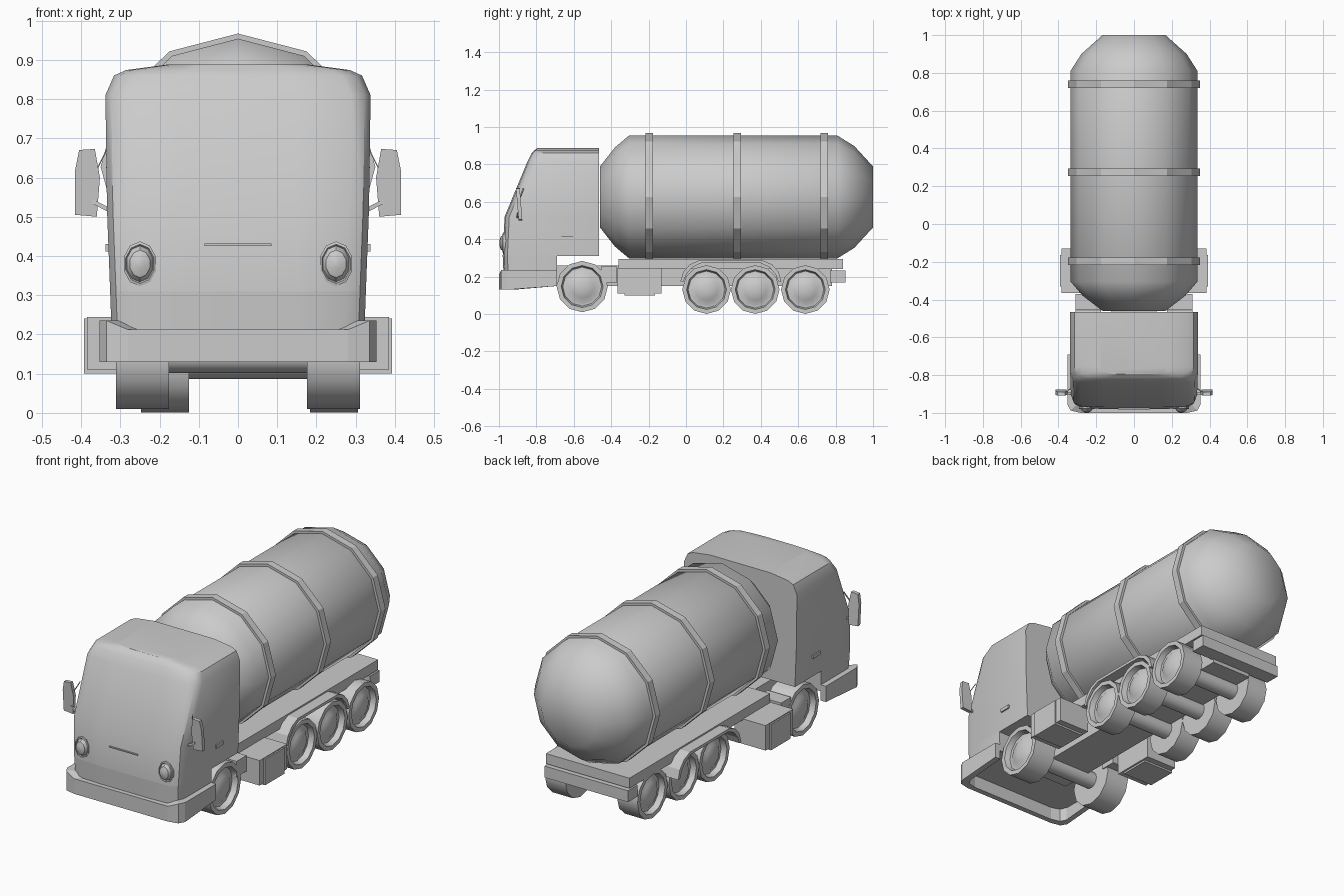
import bpy, bmesh, math
from mathutils import Vector

if "Cube" in bpy.data.objects:
    bpy.data.objects.remove(bpy.data.objects["Cube"])

paint = bpy.data.materials.new("light_grey")
paint.diffuse_color = (0.6, 0.6, 0.6, 1)
paint.use_nodes = True
paint.node_tree.nodes["Principled BSDF"].inputs["Base Color"].default_value = paint.diffuse_color


def finish(name, bm, smooth=None):
    bmesh.ops.recalc_face_normals(bm, faces=bm.faces)
    me = bpy.data.meshes.new(name)
    bm.to_mesh(me)
    bm.free()
    ob = bpy.data.objects.new(name, me)
    bpy.context.collection.objects.link(ob)
    me.materials.append(paint)
    if smooth:
        bpy.ops.object.select_all(action='DESELECT')
        ob.select_set(True)
        bpy.context.view_layer.objects.active = ob
        bpy.ops.object.shade_smooth_by_angle(angle=math.radians(smooth))
    return ob


def loft(name, rings, smooth=None, closed=False):
    """Skin equal-length point rings; cap the ends, or join last to first."""
    bm = bmesh.new()
    vs = [[bm.verts.new(p) for p in r] for r in rings]
    n = len(rings[0])
    pairs = list(zip(vs, vs[1:]))
    if closed:
        pairs.append((vs[-1], vs[0]))
    else:
        bm.faces.new(vs[0])
        bm.faces.new(vs[-1])
    for a, b in pairs:
        for i in range(n):
            j = (i + 1) % n
            bm.faces.new((a[i], a[j], b[j], b[i]))
    return finish(name, bm, smooth)


def lathe(name, profile, axis, centre, smooth=40, seg=12, wide=1.0, closed=False):
    """Turn (along, radius) points about the x or y axis."""
    c = Vector(centre)
    rings = []
    for t, r in profile:
        ring = []
        for k in range(seg):
            a = 2 * math.pi * k / seg
            u, w = r * wide * math.sin(a), r * math.cos(a)
            ring.append(c + Vector((u, t, w) if axis == 'y' else (t, u, w)))
        rings.append(ring)
    return loft(name, rings, smooth, closed)


def box(name, x0, x1, y0, y1, z0, z1, bevel=0):
    bm = bmesh.new()
    bmesh.ops.create_cube(bm, size=1)
    for v in bm.verts:
        v.co = ((x0 + x1) / 2 + v.co.x * (x1 - x0),
                (y0 + y1) / 2 + v.co.y * (y1 - y0),
                (z0 + z1) / 2 + v.co.z * (z1 - z0))
    if bevel:
        bmesh.ops.bevel(bm, geom=bm.edges[:], offset=bevel, segments=1, affect='EDGES')
    return finish(name, bm)


# Tank with domed ends and three bands
lathe("tank", [(-0.46, 0.163), (-0.38, 0.265), (-0.305, 0.328), (0.81, 0.328),
               (0.90, 0.272), (1.0, 0.163)], 'y', (0, 0, 0.626), 50, wide=1.025)
for y in (-0.197, 0.275, 0.74):
    lathe("tank_band", [(-0.02, 0.32), (-0.02, 0.34), (0.02, 0.34), (0.02, 0.32)],
          'y', (0, y, 0.627), 25, wide=1.03, closed=True)

# Cab: stacked outlines (height, front, half width, corner size)
levels = [(0.20, -0.975, 0.322, 0.05), (0.31, -0.98, 0.326, 0.05),
          (0.52, -0.97, 0.334, 0.05), (0.81, -0.85, 0.338, 0.05),
          (0.86, -0.825, 0.316, 0.05), (0.874, -0.812, 0.285, 0.045),
          (0.888, -0.795, 0.18, 0.03)]


def outline(z, f, w, c, back):
    half = [(w, back), (w, f + c * 1.3), (w - c * 0.3, f + c * 0.5), (w - c, f + c * 0.12),
            (w * 0.45, f)]
    return [(x, y, z) for x, y in half] + [(-x, y, z) for x, y in reversed(half)]


rings = [outline(*lv, -0.69 if i == 0 else -0.465) for i, lv in enumerate(levels)]
step = [(x, min(y, -0.69), 0.31) for x, y, z in rings[1]]
loft("cab", [rings[0], step] + rings[1:], 35)

# Wrap-around bumper, open at the rear
path = [(0.353, -0.69), (0.353, -0.955), (0.335, -0.988), (0.28, -1.0)]
path += [(-x, y) for x, y in reversed(path)]
bumper = []
for x, y in path:
    s = 0.91
    ix, iy = x * s, y if y > -0.7 else y + 0.03
    low = 0.13 if y < -0.9 else 0.15
    top = 0.212 if y < -0.99 else 0.235
    bumper.append([(x, y, low), (x, y, top), (ix, iy, top), (ix, iy, low)])
loft("bumper", bumper)

# Grille slit
box("grille_slit", -0.085, 0.085, -0.981, -0.972, 0.426, 0.432)

for s in (-1, 1):
    # Headlight: oval bezel and domed lens
    lathe("headlight", [(0.03, 0.057), (-0.008, 0.057), (-0.010, 0.05), (-0.004, 0.046),
                        (-0.02, 0.035), (-0.028, 0.012)], 'y',
          (s * 0.25, -0.97, 0.38), 35, seg=10, wide=0.76)
    # Mirror plate, leaning with the windscreen, and its arms
    prof = [(0.36, 0.50), (0.415, 0.505), (0.415, 0.62), (0.405, 0.67), (0.365, 0.673), (0.352, 0.60)]
    loft("mirror", [[(s * x, -0.885 - (z - 0.5) * 0.08 + d, z) for x, z in prof]
                    for d in (-0.01, 0.01)])
    for p, q in (((0.325, -0.90, 0.515), (0.372, -0.895, 0.54)),
                 ((0.335, -0.87, 0.67), (0.36, -0.89, 0.62))):
        r = 0.006 if q[2] < 0.6 else 0.003
        loft("mirror_arm", [[(s * x, y + r * a, z + r * b) for a, b in
                             ((-1, -1), (1, -1), (1, 1), (-1, 1))] for x, y, z in (p, q)])
    # Door handle
    a, b = sorted((s * 0.325, s * 0.338))
    box("door_handle", a, b, -0.665, -0.605, 0.412, 0.43)
    # Front mudguard behind the wheel
    a, b = sorted((s * 0.17, s * 0.31))
    box("front_mudguard", a, b, -0.455, -0.37, 0.17, 0.255)
    # Side storage box with a raised middle strip
    a, b = sorted((s * 0.2, s * 0.385))
    box("storage_box", a, b, -0.365, -0.13, 0.11, 0.245)
    a, b = sorted((s * 0.21, s * 0.393))
    box("storage_strap", a, b, -0.33, -0.165, 0.10, 0.24)
    # Arched mudguard over the first two rear wheels
    arch = [(-0.03, 0.175), (-0.015, 0.225), (0.02, 0.265), (0.07, 0.287), (0.41, 0.287),
            (0.46, 0.265), (0.495, 0.225), (0.51, 0.175)]
    strip = []
    for y, z in arch:
        iy, iz = 0.24 + (y - 0.24) * 0.94, z - 0.015 * (z > 0.2)
        strip.append([(s * 0.15, y, z), (s * 0.31, y, z), (s * 0.31, iy, iz), (s * 0.15, iy, iz)])
    loft("rear_mudguard", strip)


def wheel(name, inner, outer, y, z, r):
    d = 1 if outer > inner else -1
    lathe(name, [(inner, r * 0.5), (inner, r), (outer, r), (outer, r * 0.82),
                 (outer - d * 0.03, r * 0.76), (outer - d * 0.03, r * 0.66),
                 (outer - d * 0.012, r * 0.45), (outer - d * 0.004, r * 0.15)],
          'x', (0, y, z), 40)


# Axles and wheels
axles = [("front", -0.555, 0.147, 0.137, (0.176, 0.311), (-0.176, -0.311))]
axles += [("rear", y, 0.131, 0.13, (0.184, 0.306), (-0.125, -0.247)) for y in (0.11, 0.37, 0.638)]
for name, y, z, r, right, left in axles:
    wheel(name + "_wheel", *right, y, z, r)
    wheel(name + "_wheel", *left, y, z, r)
    lathe(name + "_axle", [(left[0] - 0.01, 0.045), (right[0] + 0.01, 0.045)], 'x', (0, y, z), 40)

# Chassis: wide deck, central beam and rear cross members
box("chassis_deck", -0.25, 0.25, -0.36, 0.84, 0.24, 0.295)
box("chassis_beam", -0.12, 0.12, -0.69, 0.78, 0.15, 0.26)
box("rear_cross_member", -0.25, 0.25, 0.77, 0.852, 0.17, 0.232)
